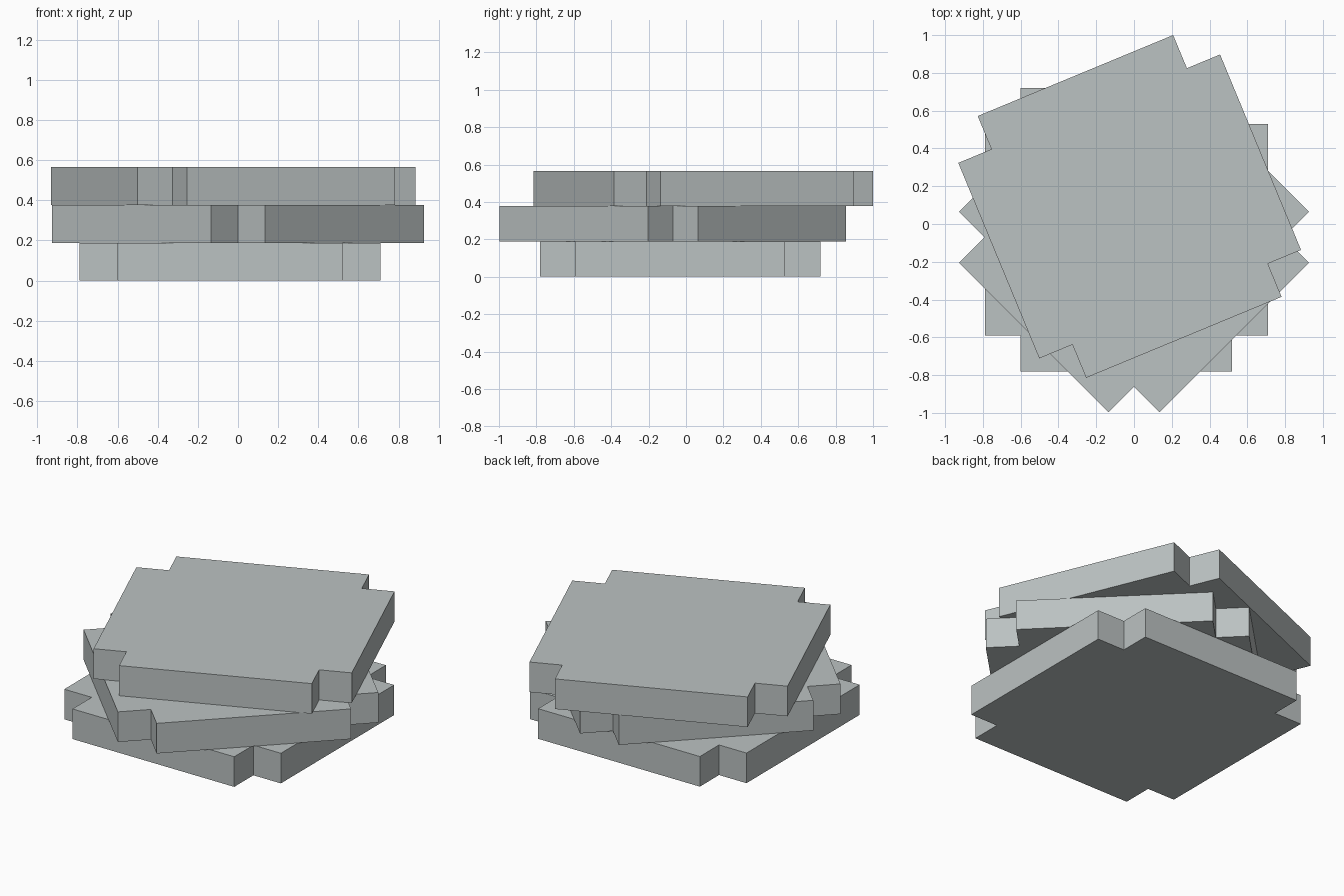
import bpy, bmesh, math

if "Cube" in bpy.data.objects:
    bpy.data.objects.remove(bpy.data.objects["Cube"])

# Shared stone colour
stone = bpy.data.materials.new("grey_stone")
stone.diffuse_color = (0.50, 0.54, 0.54, 1)
stone.use_nodes = True
stone.node_tree.nodes["Principled BSDF"].inputs["Base Color"].default_value = stone.diffuse_color

OUTER, INNER, THICK = 0.75, 0.56, 0.1885


def notched_slab(name, x, y, z, degrees):
    """Square slab with a square notch cut from each corner."""
    bm = bmesh.new()
    quarter = [(OUTER, -INNER), (OUTER, INNER), (INNER, INNER)]
    verts = []
    for k in range(4):
        a = math.radians(90 * k)
        for px, py in quarter:
            verts.append(bm.verts.new((px * math.cos(a) - py * math.sin(a),
                                       px * math.sin(a) + py * math.cos(a), 0)))
    base = bm.faces.new(verts)
    ext = bmesh.ops.extrude_face_region(bm, geom=[base], use_keep_orig=True)
    top = [g for g in ext["geom"] if isinstance(g, bmesh.types.BMVert)]
    bmesh.ops.translate(bm, verts=top, vec=(0, 0, THICK))
    bmesh.ops.recalc_face_normals(bm, faces=bm.faces)
    mesh = bpy.data.meshes.new(name)
    bm.to_mesh(mesh)
    bm.free()
    mesh.materials.append(stone)
    ob = bpy.data.objects.new(name, mesh)
    ob.location = (x, y, z)
    ob.rotation_euler.z = math.radians(degrees)
    bpy.context.collection.objects.link(ob)


# Three stacked slabs, each twisted differently
notched_slab("bottom_slab", -0.04, -0.03, 0, 0)
notched_slab("middle_slab", 0, -0.07, THICK, 45)
notched_slab("top_slab", -0.023, 0.093, 2 * THICK, 22.5)
